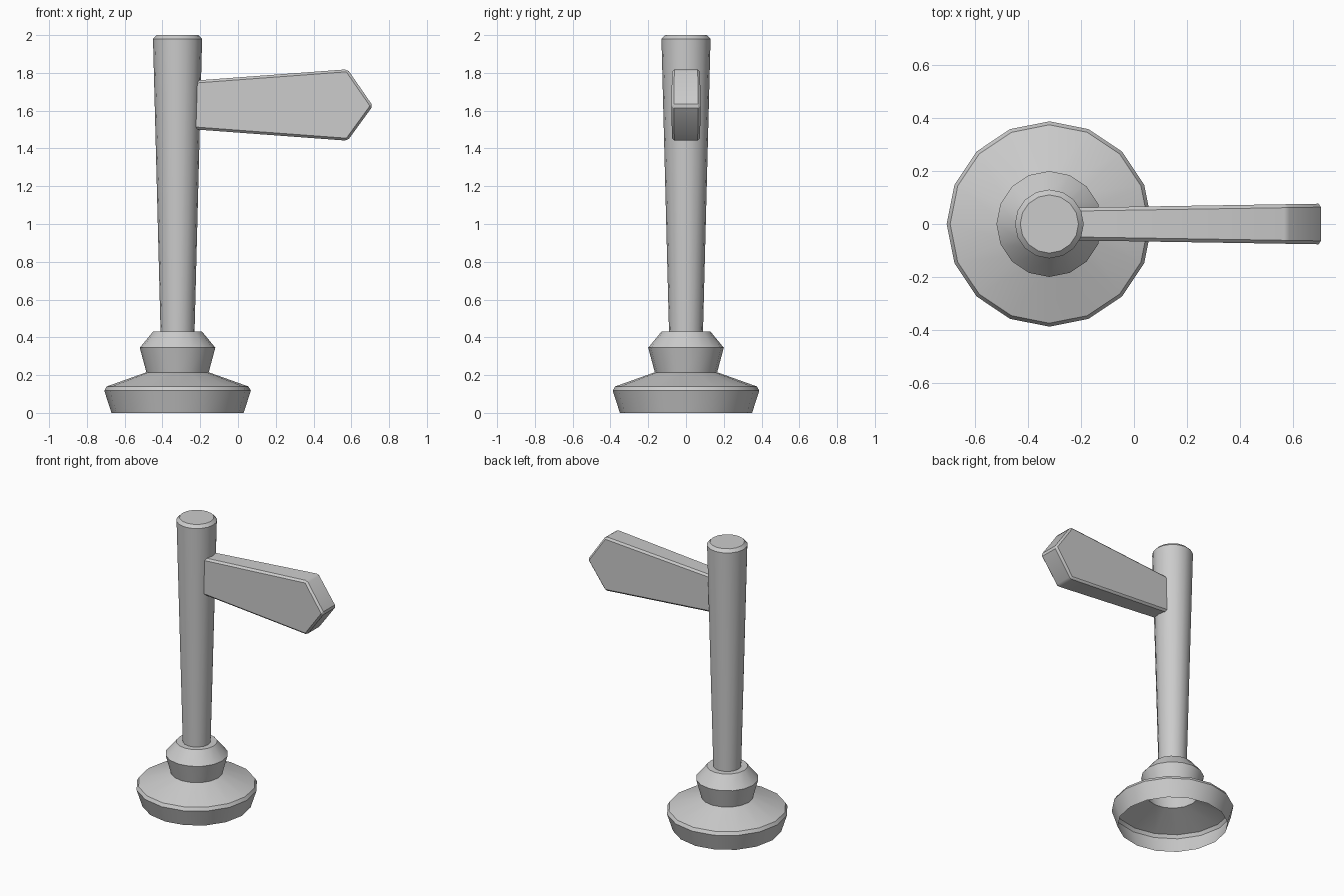
import bpy, bmesh, math

cube = bpy.data.objects.get("Cube")
if cube:
    bpy.data.objects.remove(cube, do_unlink=True)

SIDES = 16
POST_X = -0.32

grey = bpy.data.materials.new("plain grey")
grey.use_nodes = True
colour = (0.6, 0.6, 0.6, 1)
grey.diffuse_color = colour
grey.node_tree.nodes["Principled BSDF"].inputs["Base Color"].default_value = colour


def finish(name, bm, x=0.0):
    """Turn a bmesh into a smooth-by-angle grey object."""
    mesh = bpy.data.meshes.new(name)
    bm.to_mesh(mesh)
    bm.free()
    obj = bpy.data.objects.new(name, mesh)
    obj.location.x = x
    bpy.context.collection.objects.link(obj)
    mesh.materials.append(grey)
    bpy.ops.object.select_all(action='DESELECT')
    obj.select_set(True)
    bpy.context.view_layer.objects.active = obj
    bpy.ops.object.shade_smooth_by_angle(angle=math.radians(30))
    return obj


def lathe(name, profile, cap=False):
    """Revolve (radius, height) points listed from the bottom up."""
    bm = bmesh.new()
    rings = []
    for r, z in profile:
        ring = []
        for i in range(SIDES):
            a = math.tau * i / SIDES
            ring.append(bm.verts.new((r * math.cos(a), r * math.sin(a), z)))
        rings.append(ring)
    for low, high in zip(rings, rings[1:]):
        for i in range(SIDES):
            j = (i + 1) % SIDES
            bm.faces.new((low[i], low[j], high[j], high[i]))
    if cap:
        bm.faces.new(rings[-1])
    return finish(name, bm, POST_X)


# Hollow foot, open underneath
lathe("base", [(0.35, 0), (0.388, 0.118), (0.375, 0.14), (0.165, 0.215)])

# Flared collar with a flat ring around the post
lathe("collar", [(0.165, 0.215), (0.2, 0.345), (0.13, 0.43), (0.09, 0.43)])

# Post widening upward, with a chamfered top
lathe("post", [(0.09, 0.43), (0.13, 1.98), (0.11, 2.0)], cap=True)

# Pointed sign board, thicker toward the tip
outline = [(-0.3, 1.506), (0.58, 1.441), (0.714, 1.625), (0.58, 1.819), (-0.3, 1.754)]
bm = bmesh.new()
front, back = [
    [bm.verts.new((x, side * (0.0655 + 0.016 * x), z)) for x, z in outline]
    for side in (-1, 1)
]
bm.faces.new(front)
bm.faces.new(back[::-1])
for i in range(len(outline)):
    j = (i + 1) % len(outline)
    bm.faces.new((front[j], front[i], back[i], back[j]))
bmesh.ops.bevel(bm, geom=bm.edges[:], offset=0.013, segments=1,
                affect='EDGES', profile=0.5)
bmesh.ops.recalc_face_normals(bm, faces=bm.faces[:])
finish("sign_board", bm)
